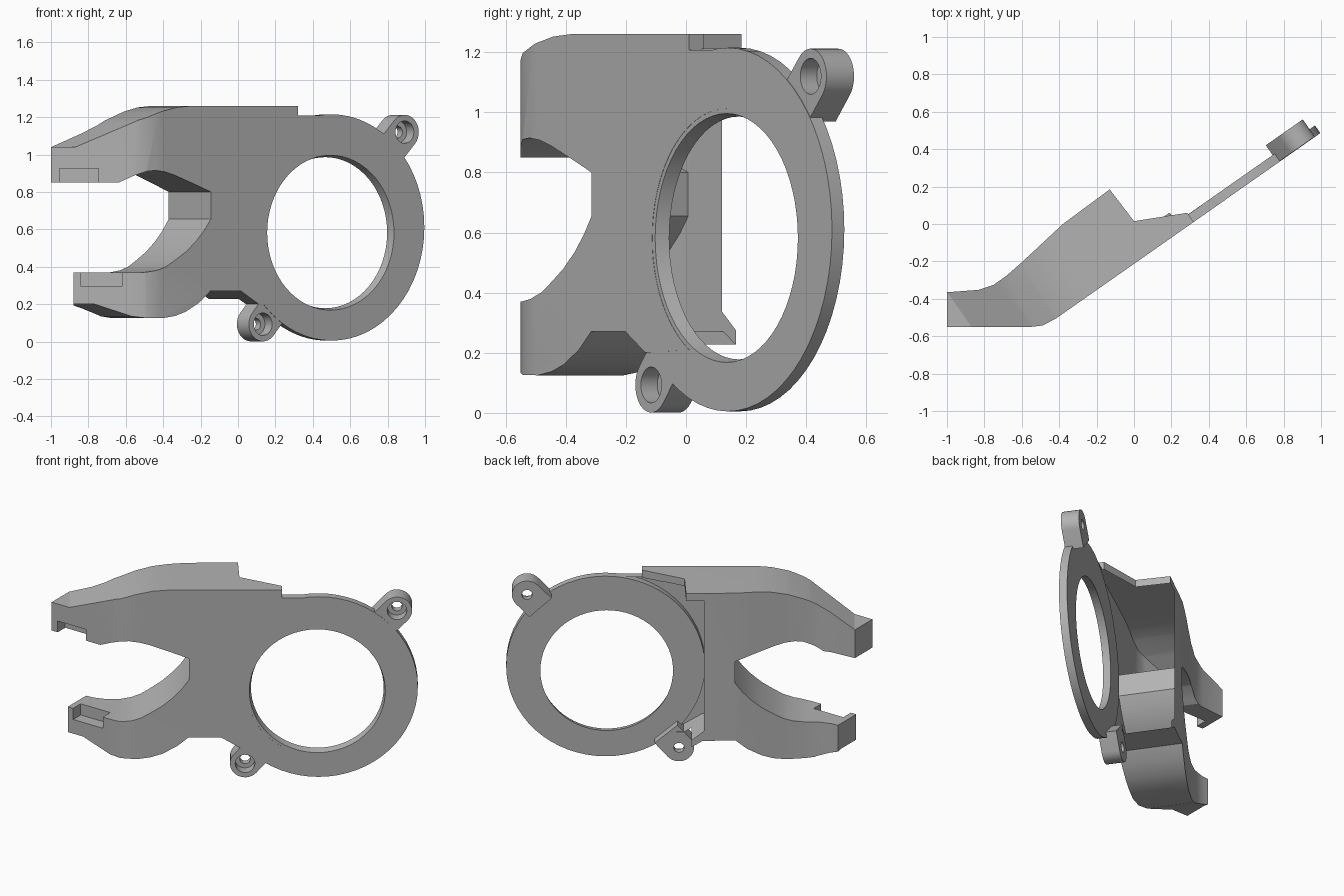
import bpy, bmesh, math
from mathutils import Vector

cube = bpy.data.objects.get("Cube")
if cube:
    bpy.data.objects.remove(cube, do_unlink=True)

# Slanted mounting frame: U along the plate, D into its back
TILT = math.radians(35)
U = Vector((math.cos(TILT), math.sin(TILT), 0))
D = Vector((-math.sin(TILT), math.cos(TILT), 0))
O = Vector((0, -0.213, 0))
PLATE = 0.05

grey = bpy.data.materials.new("grey plastic")
grey.use_nodes = True
colour = (0.45, 0.45, 0.45, 1)
grey.diffuse_color = colour
grey.node_tree.nodes["Principled BSDF"].inputs["Base Color"].default_value = colour


def on_plate(u, z, d):
    return O + U * u + D * d + Vector((0, 0, z))


def upright(x, y, z):
    return Vector((x, y, z))


def skin(name, loops, ring=False):
    """Join matching loops in order; close as a ring or with end caps."""
    bm = bmesh.new()
    rows = [[bm.verts.new(p) for p in loop] for loop in loops]
    n = len(rows[0])
    pairs = list(zip(rows, rows[1:]))
    if ring:
        pairs.append((rows[-1], rows[0]))
    else:
        bm.faces.new(rows[0])
        bm.faces.new(rows[-1])
    for a, b in pairs:
        for i in range(n):
            j = (i + 1) % n
            bm.faces.new((a[i], a[j], b[j], b[i]))
    bmesh.ops.recalc_face_normals(bm, faces=bm.faces)
    mesh = bpy.data.meshes.new(name)
    bm.to_mesh(mesh)
    bm.free()
    mesh.materials.append(grey)
    ob = bpy.data.objects.new(name, mesh)
    bpy.context.collection.objects.link(ob)
    return ob


def prism(name, pts, lo, hi, frame=on_plate):
    return skin(name, [[frame(*p, h) for p in pts] for h in (lo, hi)])


def arc(u, z, r, start, end, n):
    angles = [math.radians(start + (end - start) * i / n) for i in range(n + 1)]
    return [(u + r * math.cos(t), z + r * math.sin(t)) for t in angles]


def circle(u, z, r, n=64):
    return arc(u, z, r, 0, 360, n)[:-1]


def box(name, x0, x1, y0, y1, z0, z1):
    return prism(name, [(x0, y0), (x1, y0), (x1, y1), (x0, y1)], z0, z1, upright)


def combine(target, other, operation):
    mod = target.modifiers.new("shape", 'BOOLEAN')
    mod.operation = operation
    mod.solver = 'EXACT'
    mod.object = other
    other.hide_render = True
    bpy.context.view_layer.objects.active = target
    bpy.ops.object.modifier_apply(modifier=mod.name)
    bpy.data.objects.remove(other, do_unlink=True)


# Side outline with two jaws and a bay for the ring, swept through the plate
bay = arc(0.605, 0.582, 0.43, 240, 90, 30)
top_edge = [(0.605, 1.208), (0.39, 1.208), (0.39, 1.26), (-0.3, 1.26),
            (-0.4, 1.252), (-0.5, 1.23), (-0.63, 1.183), (-0.905, 1.04), (-1.2, 1.04)]
jaw = [(-1.2, 0.85), (-0.716, 0.85), (-0.643, 0.89), (-0.59, 0.91), (-0.54, 0.915),
       (-0.48, 0.908), (-0.415, 0.89), (-0.28, 0.84), (-0.177, 0.8), (-0.177, 0.655),
       (-0.22, 0.595), (-0.275, 0.535), (-0.34, 0.48), (-0.41, 0.435), (-0.47, 0.4),
       (-0.53, 0.38), (-0.6, 0.37), (-1.2, 0.37)]
bottom_edge = [(-1.2, 0.2), (-0.82, 0.2), (-0.66, 0.135), (-0.6, 0.127), (-0.49, 0.125),
               (-0.41, 0.137), (-0.34, 0.16), (-0.25, 0.21), (-0.18, 0.27),
               (0.02, 0.27), (0.135, 0.2)]
body = prism("clamp_body", bay + top_edge + jaw + bottom_edge, -0.5, 1.0)

# Plan outline trims the sweep to the bent clamp shape
front_end, back_end = on_plate(0.7, 0, 0), on_plate(0.7, 0, PLATE + 0.01)
step = on_plate(0.39, 0, PLATE + 0.01)
plan = [(-1, -0.55), (-0.55, -0.55), (-0.49, -0.543), (-0.42, -0.507),
        front_end[:2], back_end[:2], step[:2], (0, 0.015), (-0.13, 0.185),
        (-0.38, 0), (-0.6, -0.205), (-0.68, -0.275), (-0.75, -0.325),
        (-0.83, -0.352), (-1, -0.365)]
combine(body, prism("plan_trim", plan, -0.2, 1.6, upright), 'INTERSECT')

# Hollow behind the plate, following the jaw, open at the ring side
hollow = [(-0.28, 0.32), (0.03, 0.32), (0.2, 0.19), (0.9, 0.1), (0.9, 1.21),
          (-0.36, 1.21), (-0.36, 0.96), (-0.24, 0.9), (-0.1, 0.82), (-0.02, 0.73),
          (-0.1, 0.64), (-0.2, 0.53), (-0.28, 0.45)]
combine(body, prism("hollow", hollow, PLATE, 0.36), 'DIFFERENCE')
opening = [(0.012, 0.337), (0.09, 0.275), (0.09, 0.15), (0.9, 0.09), (0.9, 1.212), (0.012, 1.212)]
combine(body, prism("back_opening", opening, 0.12, 0.6), 'DIFFERENCE')

# Shorter lower jaw and grip notches at both jaw tips
combine(body, box("jaw_trim", -1.2, -0.88, -1, 0, 0, 0.6), 'DIFFERENCE')
for x0, x1, z0, z1 in ((-0.955, -0.745, 0.8, 0.925), (-0.84, -0.62, 0.295, 0.42)):
    combine(body, box("notch", x0, x1, -0.7, -0.47, z0, z1), 'DIFFERENCE')

# Round ring plate with a slightly tapered opening, a hair behind the body face
ring_u, ring_z = 0.612, 0.61
sections = ((ring_u, ring_z, 0.605, 0.001), (0.605, 0.582, 0.414, 0.001),
            (0.605, 0.582, 0.404, PLATE + 0.001), (ring_u, ring_z, 0.605, PLATE + 0.001))
ring = skin("ring_plate", [[on_plate(*p, d) for p in circle(u, z, r)]
                           for u, z, r, d in sections], ring=True)
parts = [body, ring]

# Screw lugs with necks running towards the ring
for name, u, z in (("upper_lug", 1.09, 1.12), ("lower_lug", 0.165, 0.093)):
    angle = math.atan2(ring_z - z, ring_u - u)
    turn = math.degrees(angle)
    outline = arc(u, z, 0.092, turn + 90, turn + 270, 16)
    for p in (outline[-1], outline[0]):
        outline.append((p[0] + 0.12 * math.cos(angle), p[1] + 0.12 * math.sin(angle)))
    lug = prism(name, outline, 0.003, 0.115)
    combine(lug, prism("screw_head_hole", circle(u, z, 0.06, 24), -0.1, 0.07), 'DIFFERENCE')
    combine(lug, prism("screw_hole", circle(u, z, 0.032, 24), -0.1, 0.3), 'DIFFERENCE')
    parts.append(lug)

# Smooth curves, sharp edges
bpy.ops.object.select_all(action='DESELECT')
for part in parts:
    part.select_set(True)
bpy.context.view_layer.objects.active = body
bpy.ops.object.shade_smooth_by_angle(angle=math.radians(25))
